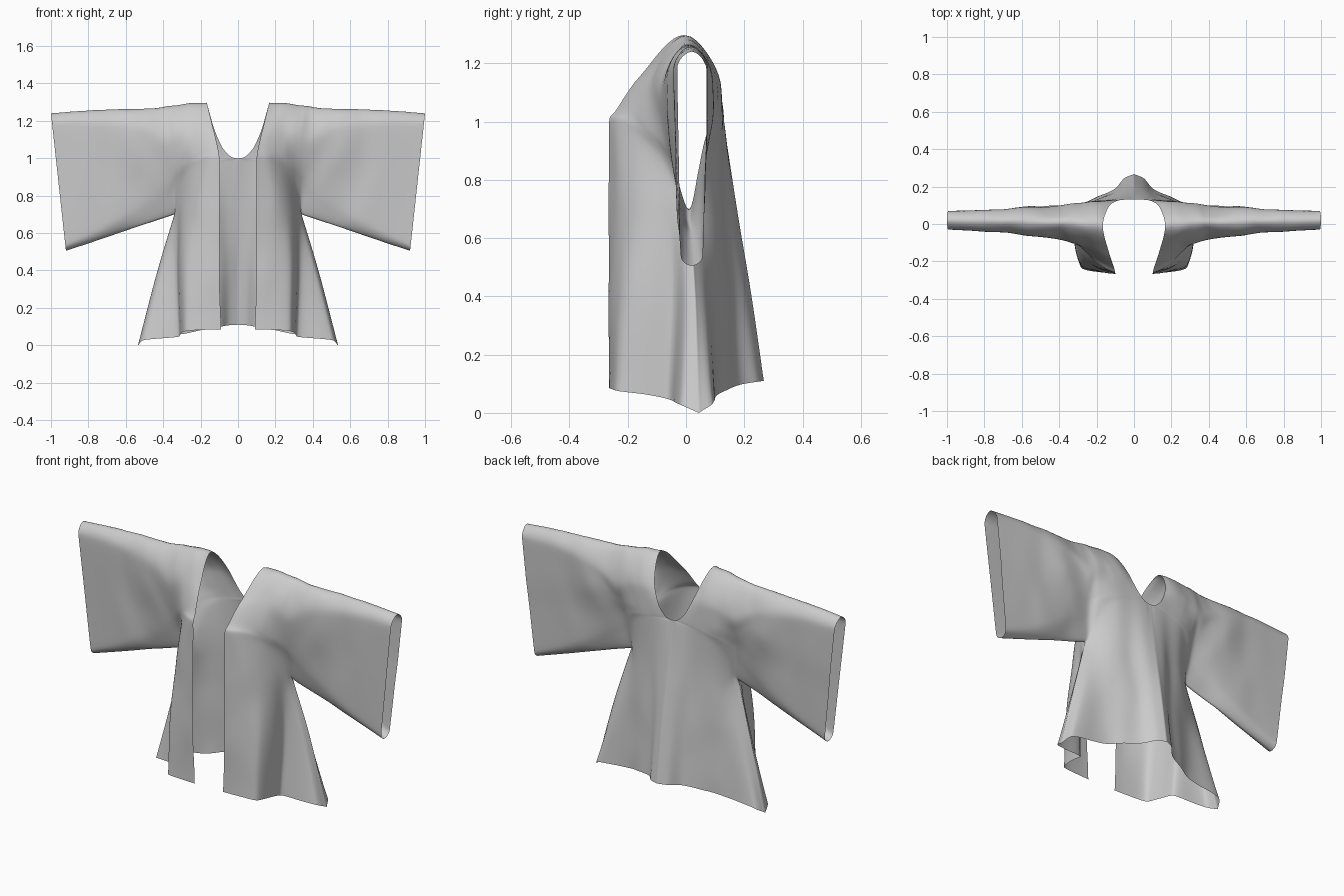
import bpy, bmesh, math
from mathutils import Vector, noise

if "Cube" in bpy.data.objects:
    bpy.data.objects.remove(bpy.data.objects["Cube"])

N = 8              # subdivisions per control span
ARM = 6            # control column at the armpit / side seam
LOW, HIGH = 2, 11  # control rows that run on into the sleeve

# Each row: inner z, outer z, then (x, y) from the inner edge to the side seam
FRONT = [
    (.085, .0, [(.09, -.265), (.19, -.26), (.28, -.235), (.305, -.14), (.315, -.06), (.51, -.015), (.535, .045)]),
    (.40, .40, [(.10, -.265), (.20, -.25), (.285, -.21), (.315, -.13), (.325, -.05), (.415, .003), (.43, .03)]),
    (.70, .70, [(.10, -.265), (.20, -.235), (.265, -.18), (.30, -.12), (.32, -.06), (.335, -.02), (.34, .01)]),
    (1.0, .82, [(.10, -.265), (.16, -.235), (.21, -.195), (.25, -.155), (.285, -.115), (.32, -.07), (.36, -.035)]),
    (1.04, .92, [(.105, -.240), (.155, -.215), (.205, -.185), (.25, -.155), (.285, -.125), (.32, -.095), (.365, -.065)]),
    (1.17, 1.1, [(.135, -.145), (.17, -.138), (.21, -.13), (.25, -.12), (.29, -.115), (.33, -.105), (.38, -.09)]),
    (1.297, 1.272, [(.167, -.01), (.20, 0), (.24, 0), (.28, 0), (.32, .005), (.36, .01), (.40, .01)]),
]
BACK = [
    (1.15, 1.1, [(.125, .105), (.16, .115), (.20, .12), (.25, .12), (.29, .115), (.33, .11), (.38, .10)]),
    (1.045, 1.0, [(.075, .127), (.12, .127), (.17, .125), (.22, .122), (.27, .115), (.32, .10), (.37, .08)]),
    (1.004, .92, [(.03, .13), (.08, .13), (.14, .128), (.205, .122), (.26, .11), (.31, .09), (.365, .06)]),
    (.997, .82, [(0, .13), (.06, .13), (.13, .128), (.20, .12), (.26, .10), (.31, .075), (.36, .04)]),
    (.70, .70, [(0, .175), (.06, .165), (.13, .135), (.20, .115), (.26, .085), (.31, .045), (.34, .01)]),
    (.40, .40, [(0, .225), (.05, .205), (.11, .16), (.19, .135), (.28, .10), (.39, .06), (.43, .03)]),
    (.11, .0, [(0, .267), (.05, .245), (.10, .19), (.19, .15), (.29, .105), (.50, .095), (.535, .045)]),
]
# Sleeve stations: top x, top z, bottom x, bottom z, front y, back y,
# low-row height, low-row width, high-row height
SLEEVE = [
    (.49, 1.265, .46, .66, -.075, .09, .17, .45, .80),
    (.62, 1.262, .58, .62, -.055, .085, .12, .6, .86),
    (.80, 1.255, .74, .565, -.042, .075, .07, .7, .90),
    (1.0, 1.24, .92, .505, -.03, .07, .04, .75, .92),
]


def slope(a, b, c):
    """Tangent that never overshoots, per axis."""
    return Vector([2 * p * q / (p + q) if p * q > 0 else 0 for p, q in zip(b - a, c - b)])


def spline(pts, cyclic=False):
    """Dense smooth curve through pts."""
    first = pts[-2] if cyclic else 2 * pts[0] - pts[1]
    last = pts[1] if cyclic else 2 * pts[-1] - pts[-2]
    p = [first] + pts + [last]
    out = []
    for i in range(1, len(p) - 2):
        b, c = p[i], p[i + 1]
        m, n = slope(p[i - 1], b, c), slope(b, c, p[i + 2])
        for s in range(N):
            t = s / N
            h = t * t * (3 - 2 * t)
            out.append(b * (1 - h) + c * h + m * (t * (1 - t) ** 2) - n * (t * t * (1 - t)))
    return out + [pts[-1].copy()]


def sleeve_ring(tx, tz, bx, bz, yf, yb, low, w, high):
    """Ten points: bottom seam, front, top, back, bottom seam."""
    mid = (yf + yb) / 2
    f, b = mid + (yf - mid) * w, mid + (yb - mid) * w
    steps = [(0, mid), (low, f), (.43, (f + yf) / 2), (high, yf), (1, mid),
             (high, yb), (.65, yb), (.4, (b + yb) / 2), (low, b), (0, mid)]
    return [Vector((bx + (tx - bx) * h, y, bz + (tz - bz) * h)) for h, y in steps]


# Control columns running front hem, over the shoulder, to the back hem
rows = [[Vector((x, y, zi + (zo - zi) * (c / ARM) ** 2)) for c, (x, y) in enumerate(pts)]
        for zi, zo, pts in FRONT + BACK]
cols = [spline([r[c] for r in rows]) for c in range(ARM)]
side = [r[ARM] for r in rows]
cols.append(spline(side[:LOW + 1])[:-1] + spline(side[LOW:HIGH + 1], True) + spline(side[HIGH:])[1:])
rings = [spline(sleeve_ring(*s), True) for s in SLEEVE]

# Cloth grid: torso rows, extended into the sleeve between the armpit rows
bm = bmesh.new()
lo, hi = LOW * N, HIGH * N
grid = []
for k in range((len(rows) - 1) * N + 1):
    ctrl = [c[k] for c in cols]
    arm = [r[k - lo] for r in rings] if lo <= k <= hi else []
    if k in (lo, hi):
        line = spline(ctrl) + spline([ctrl[-1]] + arm)[1:]
    else:
        line = spline(ctrl + arm)
    grid.append([bm.verts.new(p) for p in line])
for a, b in zip(grid, grid[1:]):
    for j in range(min(len(a), len(b)) - 1):
        bm.faces.new((a[j], a[j + 1], b[j + 1], b[j]))

# Side and sleeve seams
bmesh.ops.remove_doubles(bm, verts=bm.verts, dist=.0002)

# Soften the control-point ripples, keeping the borders
inside = [v for v in bm.verts if not v.is_boundary and v.co.x > .02]
for _ in range(8):
    bmesh.ops.smooth_vert(bm, verts=inside, factor=.5, use_axis_x=False, use_axis_y=True, use_axis_z=False)

# Soft drape folds and shoulder creases
for v in bm.verts:
    x, y, z = v.co
    out = max(-1, min(1, (y - .02) / .05))
    inner = min(1, max(0, (.95 - x) / .3)) * min(1, x / .15)
    dist = (x - .40) * .85 - (z - .80) * .53
    along = (x - .40) * .53 + (z - .80) * .85
    ridge = math.exp(-(dist / .06) ** 2 - ((along - .2) / .2) ** 2)
    v.co.y += out * (.006 * ridge + .006 * inner * noise.noise(Vector((x * 8, y * 4, z * 4))))
    if z > 1.15:
        v.co.z += .005 * inner * noise.noise(Vector((x * 14, y * 10, 3)))

bmesh.ops.recalc_face_normals(bm, faces=bm.faces)
mesh = bpy.data.meshes.new("robe")
bm.to_mesh(mesh)
bm.free()
robe = bpy.data.objects.new("robe", mesh)
bpy.context.collection.objects.link(robe)
for f in mesh.polygons:
    f.use_smooth = True

# Other half of the robe
mirror = robe.modifiers.new("mirror", 'MIRROR')
mirror.use_clip = True
mirror.merge_threshold = .0005
